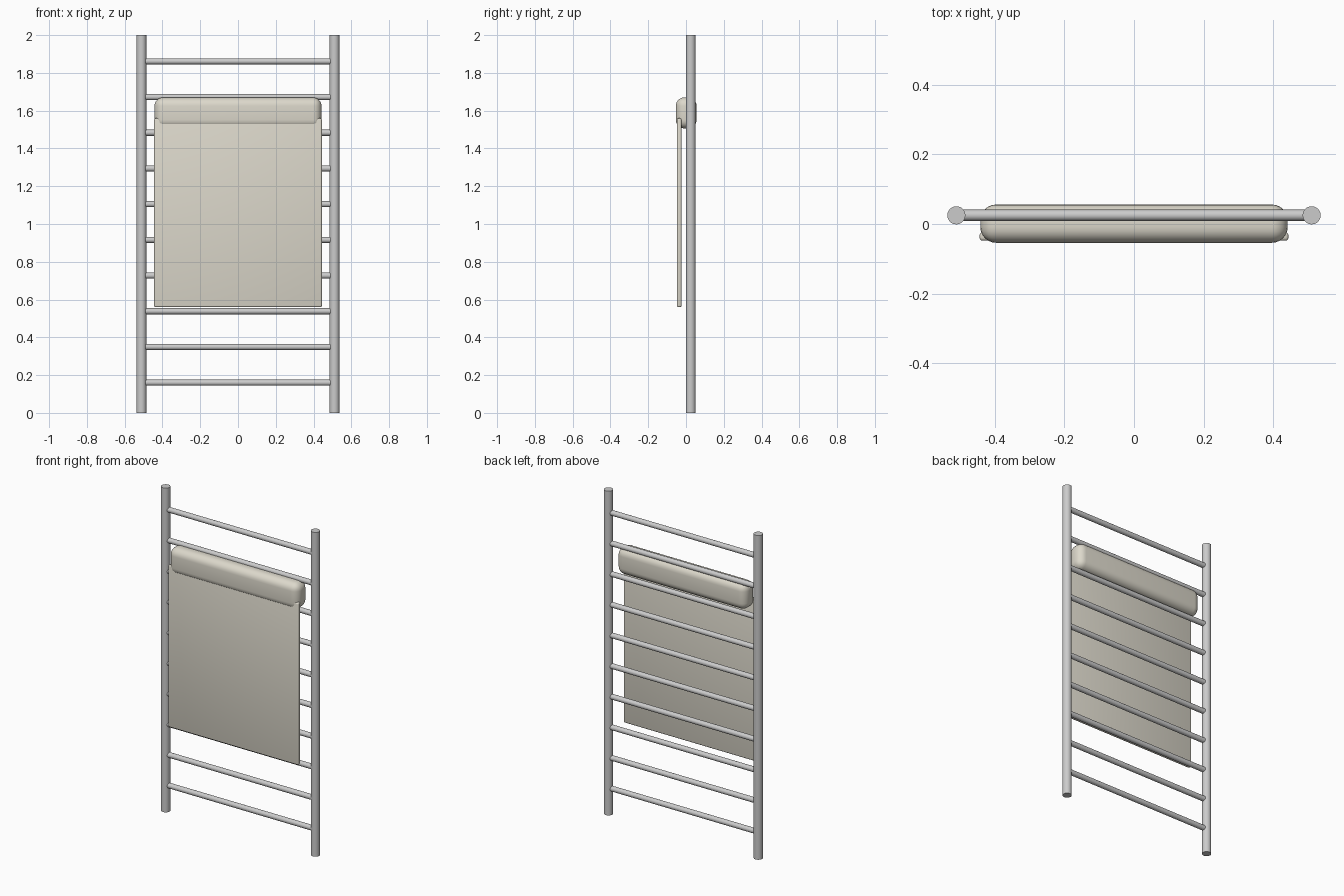
import bpy
from math import pi, radians

if "Cube" in bpy.data.objects:
    bpy.data.objects.remove(bpy.data.objects["Cube"])


def material(name, rgb):
    m = bpy.data.materials.new(name)
    m.diffuse_color = (*rgb, 1)
    m.use_nodes = True
    m.node_tree.nodes["Principled BSDF"].inputs["Base Color"].default_value = m.diffuse_color
    return m


STEEL = material("brushed_steel", (0.62, 0.62, 0.65))
CLOTH = material("towel_cloth", (0.72, 0.69, 0.60))


def finish(name, mat):
    ob = bpy.context.object
    ob.name = name
    ob.data.materials.append(mat)
    bpy.ops.object.shade_smooth_by_angle(angle=radians(40))
    return ob


def tube(name, radius, length, loc, rot=(0, 0, 0)):
    bpy.ops.mesh.primitive_cylinder_add(vertices=32, radius=radius, depth=length,
                                        location=loc, rotation=rot)
    return finish(name, STEEL)


def soft_box(name, size, loc, bevel, segments):
    bpy.ops.mesh.primitive_cube_add(size=1, location=loc)
    ob = bpy.context.object
    ob.scale = size
    bpy.ops.object.transform_apply(location=False, rotation=False, scale=True)
    mod = ob.modifiers.new("soft_edges", 'BEVEL')
    mod.width = bevel
    mod.segments = segments
    bpy.ops.object.modifier_apply(modifier=mod.name)
    return finish(name, CLOTH)


RACK_Y = 0.025

# Upright rails
for side, label in ((-1, "left"), (1, "right")):
    tube(f"{label}_rail", 0.026, 2.0, (side * 0.511, RACK_Y, 1.0))

# Ten evenly spaced rungs, ends set into the rails
for i in range(10):
    tube(f"rung_{i + 1}", 0.016, 0.99, (0, RACK_Y, 0.16 + i * 0.189), (0, pi / 2, 0))

# Towel: padded fold over the rung and the hanging front sheet
soft_box("towel_fold", (0.884, 0.11, 0.164), (0, 0.001, 1.588), 0.045, 6)
soft_box("towel_sheet", (0.888, 0.024, 1.0), (0, -0.036, 1.06), 0.008, 3)
